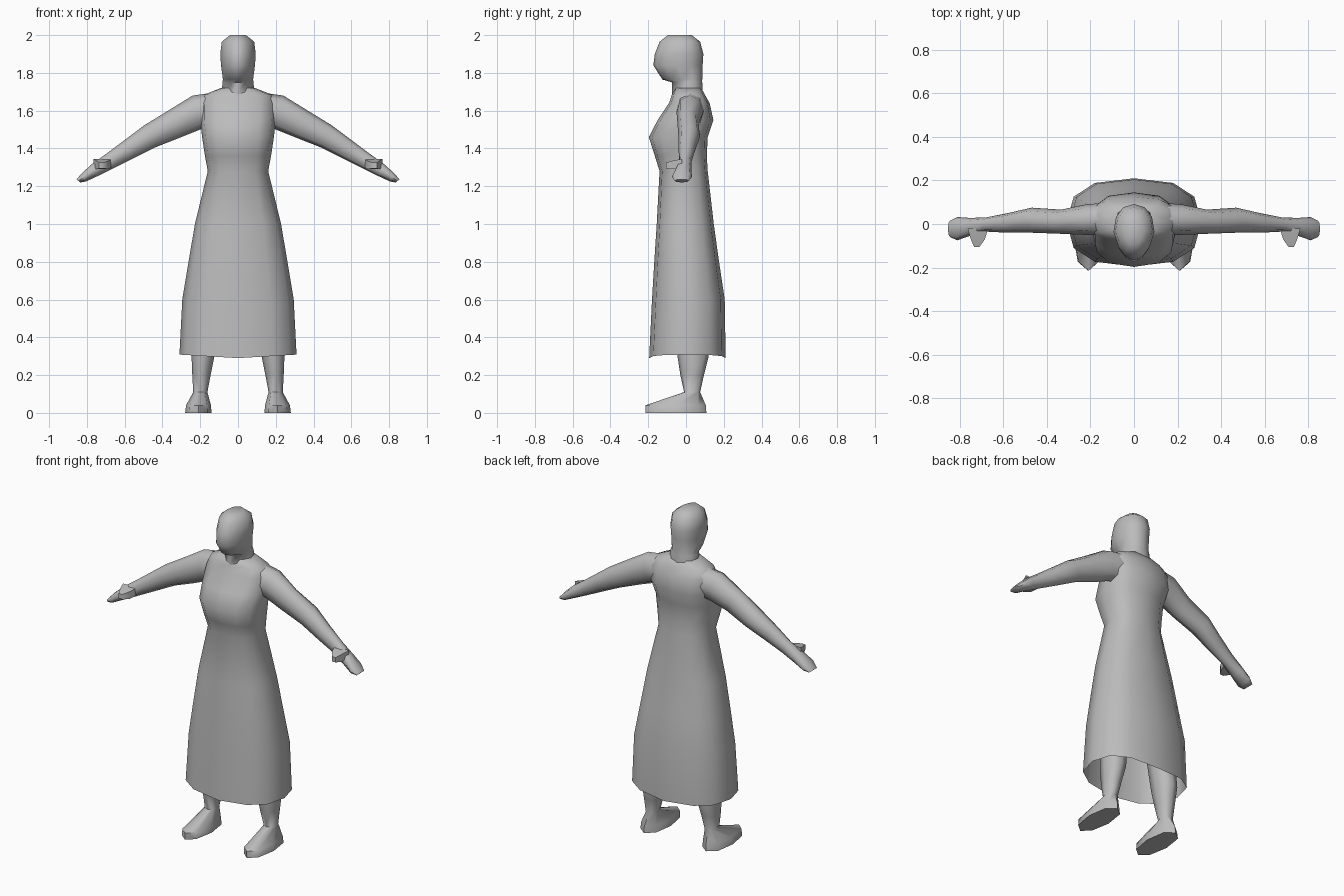
import bpy, bmesh, math

cube = bpy.data.objects.get("Cube")
if cube:
    bpy.data.objects.remove(cube)

grey = bpy.data.materials.new("plain grey")
grey.use_nodes = True
COLOUR = (0.5, 0.5, 0.5, 1)
grey.diffuse_color = COLOUR
grey.node_tree.nodes["Principled BSDF"].inputs["Base Color"].default_value = COLOUR


def ring(a, b, y0, y1, n, power=1.0, taper=0.0):
    """Rounded section between two xz points, spanning y0 to y1."""
    pts = []
    for i in range(n):
        t = 2 * math.pi * i / n
        c, s = math.cos(t), math.sin(t)
        u = math.copysign(abs(c) ** power, c)
        v = math.copysign(abs(s) ** power, s)
        u *= 1 - taper * max(0, -v)
        pts.append(((a[0] + b[0]) / 2 + u * (b[0] - a[0]) / 2,
                    (y0 + y1) / 2 + v * (y1 - y0) / 2,
                    (a[1] + b[1]) / 2 + u * (b[1] - a[1]) / 2))
    return pts


def loft(name, rings, cap_start=True, side=1):
    """Skin a series of rings; side -1 mirrors the part across x."""
    bm = bmesh.new()
    rows = [[bm.verts.new((x * side, y, z)) for x, y, z in r] for r in rings]
    n = len(rows[0])
    for lo, hi in zip(rows, rows[1:]):
        for i in range(n):
            j = (i + 1) % n
            bm.faces.new((lo[i], lo[j], hi[j], hi[i]))
    if cap_start:
        bm.faces.new(rows[0])
    bm.faces.new(rows[-1])
    bmesh.ops.recalc_face_normals(bm, faces=bm.faces)
    mesh = bpy.data.meshes.new(name)
    bm.to_mesh(mesh)
    bm.free()
    mesh.materials.append(grey)
    mesh.shade_smooth()
    mesh.set_sharp_from_angle(angle=math.radians(65))
    obj = bpy.data.objects.new(name, mesh)
    bpy.context.collection.objects.link(obj)
    return obj


# Dress and torso: height, half width, front, back
dress = [(0.29, 0.31, -0.195, 0.21), (0.6, 0.295, -0.18, 0.205),
         (0.8, 0.262, -0.168, 0.175), (1.0, 0.228, -0.155, 0.147),
         (1.28, 0.16, -0.14, 0.115), (1.36, 0.175, -0.165, 0.11),
         (1.46, 0.19, -0.197, 0.115), (1.55, 0.2, -0.15, 0.145),
         (1.64, 0.2, -0.09, 0.125), (1.685, 0.18, -0.075, 0.1),
         (1.72, 0.09, -0.06, 0.08)]
rows = [ring((-w, z), (w, z), f, b, 12, 0.78) for z, w, f, b in dress]
rows[0] = [(x, y, z + 0.06 * abs(x)) for x, y, z in rows[0]]   # hem rises at the sides
loft("dress", rows, cap_start=False)

# Neck and head
head = [(1.68, 0.088, -0.075, 0.09), (1.75, 0.082, -0.075, 0.086),
        (1.765, 0.08, -0.125, 0.086), (1.84, 0.09, -0.173, 0.088),
        (1.9, 0.094, -0.165, 0.092), (1.965, 0.086, -0.14, 0.075),
        (2.0, 0.042, -0.095, 0.03)]
loft("head", [ring((-w, z), (w, z), f, b, 12, 0.9, 0.25) for z, w, f, b in head])

# Arms: upper edge, lower edge, front, back
arm = [((0.1, 1.7), (0.1, 1.52), -0.05, 0.1),
       ((0.24, 1.68), (0.2, 1.5), -0.05, 0.09),
       ((0.37, 1.6), (0.3, 1.46), -0.045, 0.066),
       ((0.5, 1.52), (0.44, 1.405), -0.04, 0.075),
       ((0.6, 1.445), (0.56, 1.345), -0.04, 0.05),
       ((0.7, 1.37), (0.66, 1.295), -0.035, 0.03),
       ((0.77, 1.32), (0.74, 1.255), -0.055, 0.028),
       ((0.82, 1.275), (0.805, 1.225), -0.075, 0.032),
       ((0.855, 1.237), (0.835, 1.22), -0.06, 0.015)]
# Thumb: reaches forward from the palm
thumb = [(-0.02, 0.67, 0.765, 1.3, 1.345), (-0.07, 0.685, 0.75, 1.29, 1.335),
         (-0.105, 0.71, 0.735, 1.295, 1.325)]
# Legs with feet: height, inner x, outer x, front, back
leg = [(0.0, 0.14, 0.28, -0.215, 0.108), (0.04, 0.143, 0.275, -0.215, 0.105),
       (0.11, 0.162, 0.237, -0.01, 0.075), (0.2, 0.145, 0.242, -0.03, 0.095),
       (0.3, 0.125, 0.246, -0.045, 0.12), (0.6, 0.09, 0.23, -0.07, 0.11)]

for label, side in (("left", 1), ("right", -1)):
    loft(label + "_arm", [ring(a, b, f, k, 8, 0.9) for a, b, f, k in arm], side=side)
    loft(label + "_thumb", [[(x0, y, z0), (x1, y, z0), (x1, y, z1), (x0, y, z1)]
                            for y, x0, x1, z0, z1 in thumb], side=side)
    loft(label + "_leg", [ring((i, z), (o, z), f, k, 8, 0.85, 0.1)
                          for z, i, o, f, k in leg], side=side)
